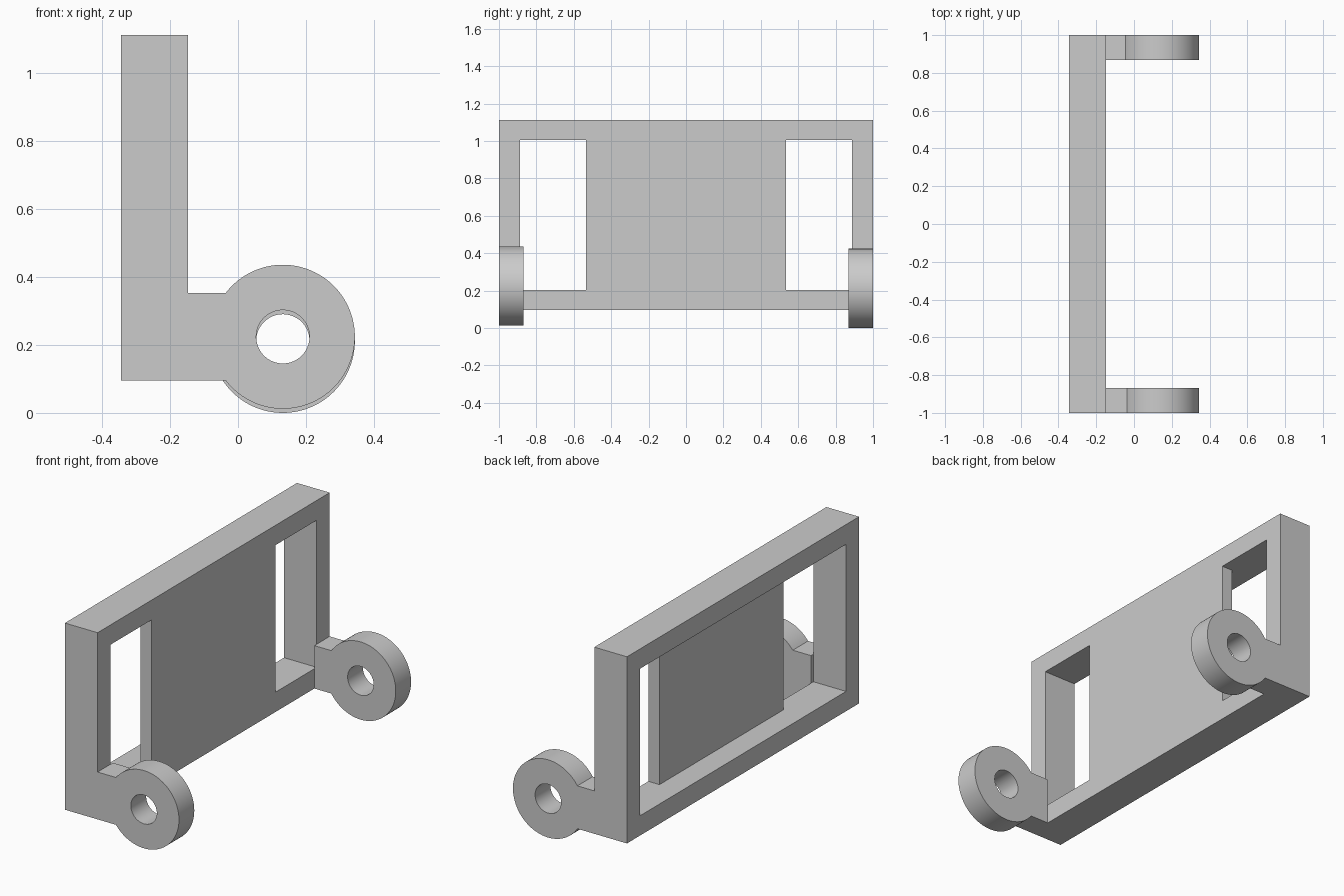
import bpy
import bmesh
import math

if "Cube" in bpy.data.objects:
    bpy.data.objects.remove(bpy.data.objects["Cube"], do_unlink=True)

grey = bpy.data.materials.new("plain grey")
grey.diffuse_color = (0.6, 0.6, 0.6, 1)
grey.use_nodes = True
grey.node_tree.nodes["Principled BSDF"].inputs["Base Color"].default_value = (0.6, 0.6, 0.6, 1)

BACK, FACE = -0.344, -0.147      # frame depth along x
BOTTOM, TOP = 0.095, 1.113
EYE_X, EYE_R, HOLE_R = 0.132, 0.212, 0.0785
LUG_INNER = 0.868


def extrude_profile(name, points, y0, y1):
    """Solid from an (x, z) outline, extruded along y."""
    bm = bmesh.new()
    face = bm.faces.new([bm.verts.new((x, y0, z)) for x, z in points])
    out = bmesh.ops.extrude_face_region(bm, geom=[face])
    verts = [v for v in out["geom"] if isinstance(v, bmesh.types.BMVert)]
    bmesh.ops.translate(bm, verts=verts, vec=(0, y1 - y0, 0))
    bmesh.ops.recalc_face_normals(bm, faces=bm.faces)
    mesh = bpy.data.meshes.new(name)
    bm.to_mesh(mesh)
    bm.free()
    mesh.materials.append(grey)
    obj = bpy.data.objects.new(name, mesh)
    bpy.context.collection.objects.link(obj)
    return obj


def block(name, x0, x1, y0, y1, z0, z1):
    return extrude_profile(name, [(x0, z0), (x1, z0), (x1, z1), (x0, z1)], y0, y1)


def arc(cx, cz, r, start, end, steps):
    return [(cx + r * math.cos(start + (end - start) * i / steps),
             cz + r * math.sin(start + (end - start) * i / steps))
            for i in range(steps + 1)]


def cut(obj, cutter):
    """Subtract the cutter, bake the result and drop the cutter."""
    cutter.hide_render = True
    mod = obj.modifiers.new("cut", 'BOOLEAN')
    mod.operation = 'DIFFERENCE'
    mod.solver = 'EXACT'
    mod.object = cutter
    bpy.ops.object.select_all(action='DESELECT')
    obj.select_set(True)
    bpy.context.view_layer.objects.active = obj
    bpy.ops.object.modifier_apply(modifier=mod.name)
    bpy.data.objects.remove(cutter, do_unlink=True)


# Frame: pocket sunk from the back leaves a thin panel, then a window on each side
frame = block("frame_with_panel", BACK, FACE, -1, 1, BOTTOM, TOP)
win_y, panel_y, win_z0, win_z1 = 0.888, 0.534, 0.203, 1.005
panel_back = FACE - 0.067
cut(frame, block("pocket", BACK - 0.1, panel_back, -win_y, win_y, win_z0, win_z1))
for side in (-1, 1):
    y0, y1 = sorted((side * panel_y, side * win_y))
    cut(frame, block("window", panel_back - 0.05, FACE + 0.1, y0, y1, win_z0, win_z1))


# Lugs: neck running into a round eye, with a pin hole
def lug(name, y0, y1, eye_z):
    half = eye_z - BOTTOM
    a = math.pi - math.asin(half / EYE_R)
    outline = [(FACE, eye_z - half)] + arc(EYE_X, eye_z, EYE_R, -a, a, 80)
    outline.append((FACE, eye_z + half))
    obj = extrude_profile(name, outline, y0, y1)
    hole = arc(EYE_X, eye_z, HOLE_R, 0, 2 * math.pi, 64)[:-1]
    cut(obj, extrude_profile("pin_hole", hole, y0 - 0.1, y1 + 0.1))
    bpy.ops.object.shade_smooth_by_angle(angle=math.radians(30))


lug("front_lug", -1, -LUG_INNER, 0.224)
lug("back_lug", LUG_INNER, 1, EYE_R)
